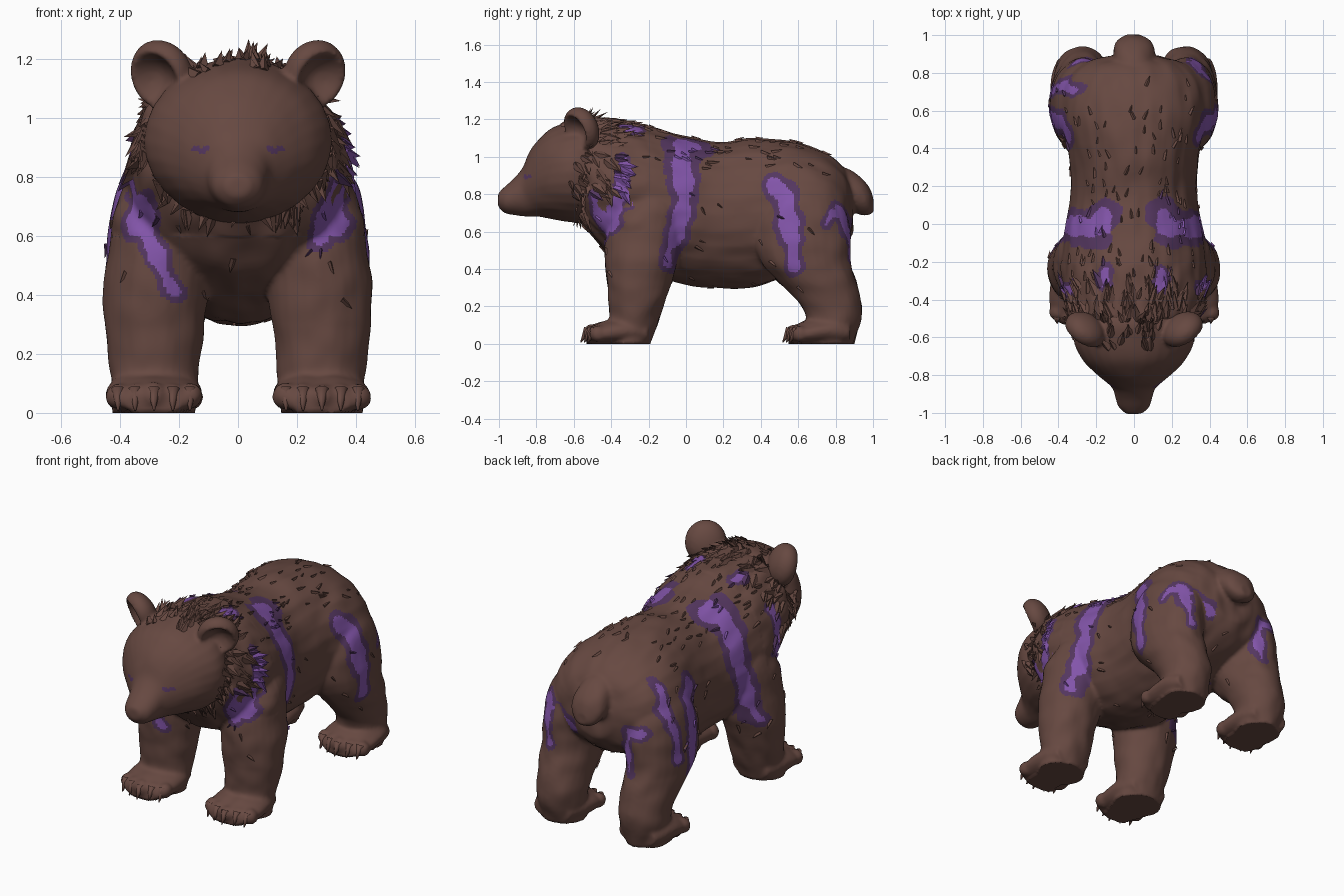
import bpy, bmesh, math, random
from mathutils import Vector, Matrix, noise

random.seed(4)
cube = bpy.data.objects.get("Cube")
if cube:
    bpy.data.objects.remove(cube)


def make_material(name, color):
    mat = bpy.data.materials.new(name)
    mat.use_nodes = True
    mat.diffuse_color = (*color, 1)
    shader = next(n for n in mat.node_tree.nodes if n.type == 'BSDF_PRINCIPLED')
    shader.inputs["Base Color"].default_value = (*color, 1)
    shader.inputs["Roughness"].default_value = 0.9
    return mat


MATERIALS = [make_material("brown fur", (0.135, 0.066, 0.053)),
             make_material("dark violet", (0.088, 0.037, 0.115)),
             make_material("bright violet", (0.225, 0.09, 0.4))]


def add_object(name, bm):
    bmesh.ops.recalc_face_normals(bm, faces=bm.faces)
    mesh = bpy.data.meshes.new(name)
    bm.to_mesh(mesh)
    bm.free()
    for mat in MATERIALS:
        mesh.materials.append(mat)
    obj = bpy.data.objects.new(name, mesh)
    bpy.context.scene.collection.objects.link(obj)
    return obj


def smooth_rings(rings, steps=5):
    """Catmull-Rom interpolation between the given cross-sections."""
    out = []
    for i in range(len(rings) - 1):
        a, b, c, d = (rings[min(max(i + k, 0), len(rings) - 1)] for k in (-1, 0, 1, 2))
        for j in range(steps):
            t = j / steps
            out.append([q + t / 2 * (r - p + t * (2 * p - 5 * q + 4 * r - s
                        + t * (3 * (q - r) + s - p)))
                        for p, q, r, s in zip(a, b, c, d)])
    return out + [list(rings[-1])]


def loft(bm, rings, upright=False, sides=28):
    """Rings are (x, y, z, radius across, radius along y or z)."""
    rows = []
    for x, y, z, ra, rb in smooth_rings(rings):
        row = []
        for k in range(sides):
            angle = math.tau * k / sides
            u = max(ra, 0.004) * math.cos(angle)
            v = max(rb, 0.004) * math.sin(angle)
            co = (x + u, y + v, z) if upright else (x + u, y, max(z + v, 0))
            row.append(bm.verts.new(co))
        rows.append(row)
    for low, high in zip(rows, rows[1:]):
        for k in range(sides):
            n = (k + 1) % sides
            bm.faces.new((low[k], low[n], high[n], high[k]))
    bm.faces.new(rows[0])
    bm.faces.new(rows[-1])


def fuse(name, bm, voxel, paint, roughness):
    """Merge overlapping volumes into one skin, then roughen and paint it."""
    obj = add_object(name, bm)
    remesh = obj.modifiers.new("skin", 'REMESH')
    remesh.mode = 'VOXEL'
    remesh.voxel_size = voxel
    soften = obj.modifiers.new("soften", 'SMOOTH')
    soften.factor = 0.5
    soften.iterations = 7
    graph = bpy.context.evaluated_depsgraph_get()
    skin = bmesh.new()
    skin.from_object(obj, graph)
    obj.modifiers.clear()
    skin.normal_update()
    for v in skin.verts:
        grain = noise.noise(Vector((v.co.x * 13, v.co.y * 7, v.co.z * 10)))
        v.co += v.normal * grain * roughness(v.co)
        if v.co.z < 0.008:
            v.co.z = 0
    skin.normal_update()
    for face in skin.faces:
        face.smooth = True
        face.material_index = paint(face.calc_center_median(), face.normal)
    skin.to_mesh(obj.data)
    skin.free()
    return obj


# Markings: (plane, side or 0 for both, bright half width, dark half width, path)
STROKES = [
    ("side", 0, .05, .09, [(-.02, 1.06), (-.01, .9), (-.01, .8)]),
    ("side", 0, .042, .075, [(-.01, .8), (-.02, .7), (-.05, .6)]),
    ("side", 0, .027, .055, [(-.05, .6), (-.09, .5), (-.11, .43)]),
    ("side", 0, .045, .078, [(.48, .83), (.53, .78), (.55, .65), (.56, .57)]),
    ("side", 0, .025, .055, [(.56, .57), (.575, .45), (.58, .41)]),
    ("side", 1, .014, .038, [(.75, .64), (.78, .7), (.83, .68), (.86, .6)]),
    ("side", -1, .024, .046, [(.7, .9), (.74, .8), (.71, .65), (.7, .5)]),
    ("back", 1, .02, .042, [(.33, .72), (.33, .6), (.3, .47)]),
    ("back", -1, .02, .045, [(-.3, .67), (-.23, .66), (-.2, .58), (-.23, .43)]),
    ("side", 0, .03, .048, [(-.34, .98), (-.35, .85), (-.37, .74), (-.4, .62)]),
    ("front", -1, .032, .05, [(-.33, .72), (-.31, .62), (-.275, .53)]),
    ("front", -1, .02, .042, [(-.275, .53), (-.24, .46), (-.21, .41)]),
    ("front", 1, .034, .055, [(.35, .77), (.32, .67), (.28, .6)]),
    ("top", 0, .034, .09, [(.35, -.03), (.24, -.02), (.15, .05)]),
    ("top", 0, 0, .06, [(.24, -.07), (.17, -.06)]),
    ("top", 0, .025, .045, [(.15, -.26), (.15, -.32)]),
]
EYE = [(.105, .9), (.12, .89), (.148, .895)]


def path_distance(px, py, path):
    best = 9
    for (ax, ay), (bx, by) in zip(path, path[1:]):
        dx, dy = bx - ax, by - ay
        t = ((px - ax) * dx + (py - ay) * dy) / (dx * dx + dy * dy)
        t = min(max(t, 0), 1)
        best = min(best, math.hypot(px - ax - dx * t, py - ay - dy * t))
    return best


def body_paint(p, n):
    side = 1 if p.x > 0 else -1
    wobble = noise.noise(p * 11) * 0.025
    flat = {}
    if n.x * side > 0.12 and abs(p.x) > 0.12:
        flat["side"] = (p.y, p.z)
    if n.y < -0.3 and p.y < -0.25:
        flat["front"] = (p.x, p.z)
    if n.y > 0.25 and p.y > 0.7:
        flat["back"] = (p.x, p.z)
    if n.z > 0.35 and p.z > 0.9:
        flat["top"] = (abs(p.x), p.y)
    shade = 0
    for plane, only, bright, dark, path in STROKES:
        if plane in flat and only in (0, side):
            d = path_distance(*flat[plane], path) + wobble
            shade = max(shade, 2 if d < bright else 1 if d < dark else 0)
    return shade


def head_paint(p, n):
    return int(p.y < -0.7 and path_distance(abs(p.x), p.z, EYE) < 0.01)


# Torso, tail and legs
bm = bmesh.new()
TORSO = [(-.58, .87, .22, .2), (-.52, .895, .325, .295), (-.42, .84, .36, .355),
         (-.25, .785, .385, .39), (-.05, .725, .37, .4), (.15, .69, .335, .39),
         (.35, .7, .345, .4), (.55, .725, .39, .36), (.72, .735, .375, .3),
         (.84, .73, .28, .215), (.89, .71, .13, .12)]
TAIL = [(.72, .86, .08, .08), (.82, .85, .105, .1), (.92, .8, .11, .105),
        (.975, .765, .09, .075), (1.005, .74, .035, .035)]
for section in (TORSO, TAIL):
    loft(bm, [(0, *ring) for ring in section])

FRONT_LEG = [(.22, -.2, .85, .12, .14), (.25, -.2, .72, .16, .19),
             (.265, -.23, .55, .175, .2), (.28, -.24, .4, .177, .19),
             (.285, -.26, .25, .163, .155), (.283, -.28, .12, .148, .135),
             (.285, -.31, 0, .14, .12)]
HIND_LEG = [(.2, .6, .9, .12, .15), (.25, .62, .75, .165, .22),
            (.27, .62, .6, .17, .26), (.28, .635, .45, .168, .245),
            (.28, .69, .35, .16, .215), (.275, .755, .25, .148, .178),
            (.275, .79, .15, .14, .15), (.28, .77, 0, .13, .125)]
FOOT = [(-.53, .035, .1, .04), (-.5, .045, .14, .05), (-.42, .06, .163, .07),
        (-.3, .07, .157, .08), (-.2, .06, .12, .065)]
TOES = [-.122, -.064, 0, .064, .122]
HIND_SHIFT = 1.08
for s in (-1, 1):
    for leg, shift in ((FRONT_LEG, 0), (HIND_LEG, HIND_SHIFT)):
        loft(bm, [(s * x, *rest) for x, *rest in leg], upright=True)
        loft(bm, [(s * .285, y + shift, z, rx, rz) for y, z, rx, rz in FOOT])
        for toe in TOES:
            spot = (s * .285 + toe, abs(toe) * .3 - .505 + shift, .056)
            bmesh.ops.create_icosphere(bm, subdivisions=2, radius=.047,
                                       matrix=Matrix.Translation(spot))
body = fuse("body", bm, 0.0108, body_paint,
            lambda p: 0.016 if p.y < -0.2 and p.z > 0.6 else 0.008)

# Head with muzzle and cupped ears
bm = bmesh.new()
HEAD = [(-.42, .93, .24, .23), (-.52, .925, .3, .28), (-.62, .92, .318, .268),
        (-.72, .91, .272, .242), (-.79, .885, .205, .205), (-.84, .85, .145, .17),
        (-.875, .812, .112, .13), (-.92, .787, .098, .098), (-.97, .77, .08, .07),
        (-1.005, .77, .04, .035)]
loft(bm, [(0, *ring) for ring in HEAD])
for s in (-1, 1):
    ear = bmesh.ops.create_uvsphere(bm, u_segments=32, v_segments=24, radius=1)["verts"]
    place = (Matrix.Translation((s * .258, -.56, 1.147)) @ Matrix.Rotation(s * .6, 4, 'Z')
             @ Matrix.Rotation(.35, 4, 'X') @ Matrix.Diagonal((.116, .08, .122, 1)))
    for v in ear:
        r = math.hypot(v.co.x, v.co.z)
        if v.co.y < 0:
            v.co.y += 1.2 * max(0, 1 - (r / .8) ** 2)
        v.co = place @ v.co
head = fuse("head", bm, 0.0095, head_paint, lambda p: 0.002)

# Claws
bm = bmesh.new()
for s in (-1, 1):
    for shift in (0, HIND_SHIFT):
        for toe in TOES:
            spot = Vector((s * .285 + toe, abs(toe) * .3 - .543 + shift, .044))
            bmesh.ops.create_cone(bm, cap_ends=True, segments=10, radius1=.003, radius2=.024,
                                  depth=.082, matrix=Matrix.Translation(spot)
                                  @ Matrix.Rotation(-.5, 4, 'X'))
add_object("claws", bm).data.shade_smooth()


# Fur tufts: thin tapered locks lying back along the skin
def add_tuft(bm, face, length, lift):
    p, n = face.center.copy(), face.normal.copy()
    flow = Vector((0, 0.8, -0.75 * (1 - max(n.z, 0))))
    flow = (flow - n * flow.dot(n)).normalized()
    flow = Matrix.Rotation(random.uniform(-.5, .5), 3, n) @ flow
    across = n.cross(flow) * length * 0.32
    base = p - n * 0.008
    corners = (base + across, base - across, p + n * 0.01 - flow * length * .2,
               p + flow * length + n * length * lift)
    v = [bm.verts.new(c) for c in corners]
    for tri in ((0, 1, 2), (0, 2, 3), (2, 1, 3), (1, 0, 3)):
        bm.faces.new([v[k] for k in tri]).material_index = face.material_index


ruff, coat = bmesh.new(), bmesh.new()
for face in body.data.polygons:
    p = face.center
    if p.z < 0.3 or p.y > 0.85:
        continue
    if p.y < -0.32 and p.z > (0.8 if abs(p.x) > 0.24 else 0.66):
        if random.random() < 0.04:
            add_tuft(ruff, face, random.uniform(.06, .1), .25)
    else:
        on_back = p.z > 0.95 and p.y < 0.6
        if random.random() < (0.011 if on_back else 0.0013):
            add_tuft(coat, face, random.uniform(.03, .055), .12)
for face in head.data.polygons:
    p = face.center
    crown = p.z > 1.1 and abs(p.x) < 0.14 and p.y > -0.66
    cheek = abs(p.x) > 0.24 and p.z < 1.03 and p.y > -0.62
    if (crown or cheek) and random.random() < 0.04:
        add_tuft(ruff, face, random.uniform(.05, .085), .4)
add_object("neck_ruff", ruff)
add_object("coat_tufts", coat)
